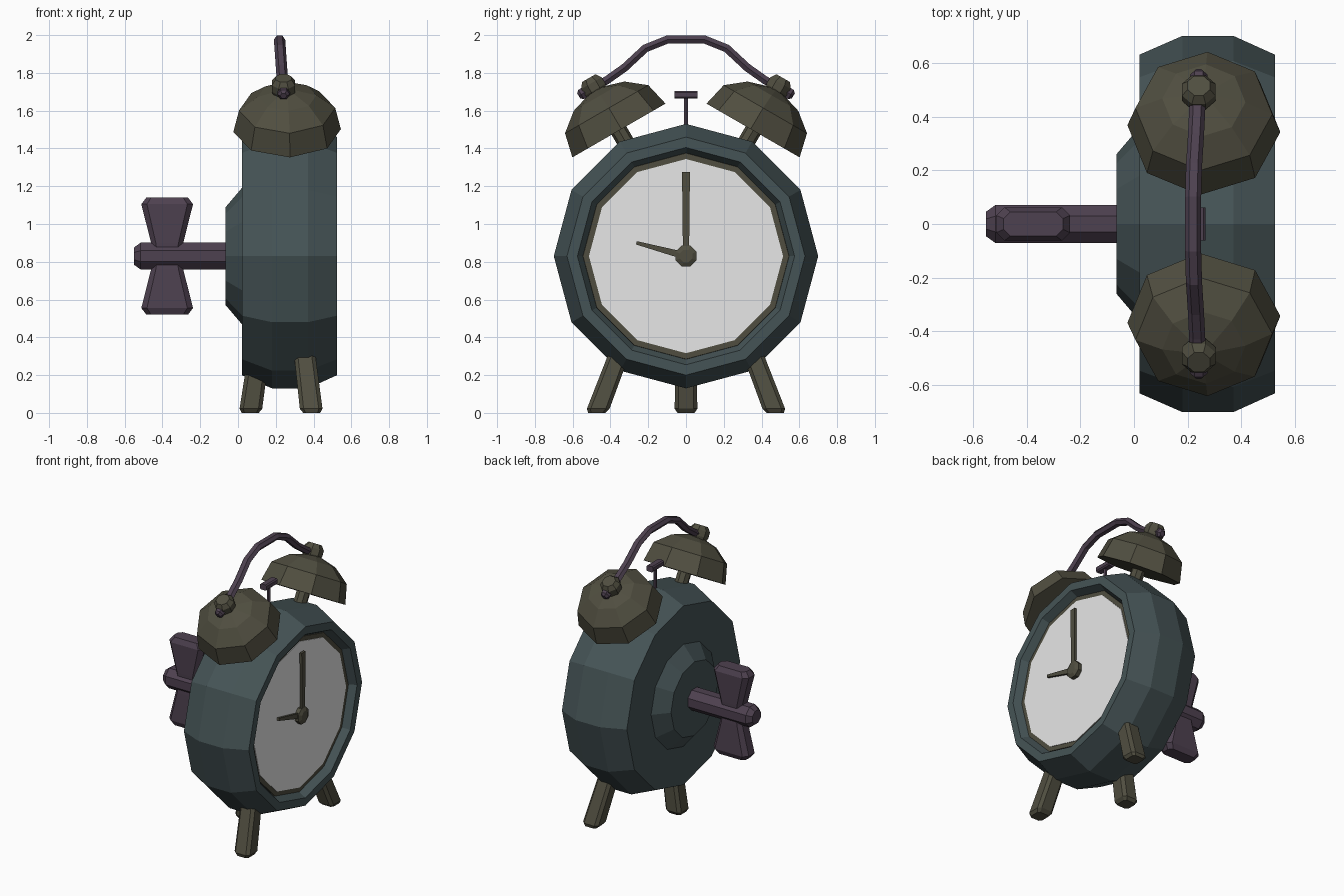
import bpy, bmesh
from math import sin, cos, pi, radians
from mathutils import Vector as V

if "Cube" in bpy.data.objects:
    bpy.data.objects.remove(bpy.data.objects["Cube"])

X, Y, Z = V((1, 0, 0)), V((0, 1, 0)), V((0, 0, 1))


def material(name, col):
    m = bpy.data.materials.new(name)
    m.diffuse_color = (*col, 1)
    m.use_nodes = True
    m.node_tree.nodes["Principled BSDF"].inputs["Base Color"].default_value = m.diffuse_color
    return m


teal = material("dark teal", (0.060, 0.088, 0.093))
olive = material("dull brass", (0.080, 0.076, 0.051))
purple = material("dusky purple", (0.076, 0.053, 0.080))
white = material("dial white", (0.8, 0.8, 0.8))


def ring(r, n, turn=0.0):
    return [(r * cos(turn + 2 * pi * i / n), r * sin(turn + 2 * pi * i / n)) for i in range(n)]


def slab(w, d, c):
    # rectangle with cut corners
    return [(w, d - c), (w - c, d), (c - w, d), (-w, d - c),
            (-w, c - d), (c - w, -d), (w - c, -d), (w, c - d)]


def skin(name, loops, mat):
    bm = bmesh.new()
    rows = [[bm.verts.new(p) for p in lp] for lp in loops]
    n = len(rows[0])
    for a, b in zip(rows, rows[1:]):
        for i in range(n):
            bm.faces.new((a[i], a[(i + 1) % n], b[(i + 1) % n], b[i]))
    bm.faces.new(rows[0][::-1])
    bm.faces.new(rows[-1])
    bmesh.ops.recalc_face_normals(bm, faces=bm.faces)
    me = bpy.data.meshes.new(name)
    bm.to_mesh(me)
    bm.free()
    me.materials.append(mat)
    ob = bpy.data.objects.new(name, me)
    bpy.context.collection.objects.link(ob)
    return ob


def loft(name, sections, o, axis, u, v, mat):
    # sections: (distance along axis, outline in u and v)
    return skin(name, [[V(o) + axis * h + u * a + v * b for a, b in pts]
                       for h, pts in sections], mat)


def lathe(name, prof, n, o, axis, u, mat, turn=0.0):
    return loft(name, [(h, ring(r, n, turn)) for h, r in prof], o, axis, u, axis.cross(u), mat)


C = V((0, 0, 0.83))  # clock centre

# case with rear boss and front recess
lathe("case", [(-0.065, 0.26), (0.02, 0.36), (0.02, 0.63), (0.18, 0.70), (0.37, 0.70),
               (0.525, 0.63), (0.525, 0.575), (0.47, 0.545)], 12, C, X, Z, teal)

# dial and its trim
lathe("dial_trim", [(0.45, 0.55), (0.478, 0.545), (0.478, 0.51)], 12, C, X, Z, olive)
lathe("dial", [(0.475, 0.514), (0.482, 0.514)], 12, C, X, Z, white)

# hands and hub
lathe("hand_hub", [(0.48, 0.06), (0.51, 0.06), (0.522, 0.036)], 8, C, X, Z, olive, pi / 8)


def hand(name, angle, length, w0, w1, x):
    d = V((0, -sin(angle), cos(angle)))
    box = lambda w: [(0.008, w), (-0.008, w), (-0.008, -w), (0.008, -w)]
    loft(name, [(0, box(w0)), (length, box(w1))], C + X * x, d, X, X.cross(d), olive)


hand("minute_hand", 0, 0.445, 0.016, 0.021, 0.503)
hand("hour_hand", radians(75), 0.272, 0.02, 0.009, 0.496)

# winding key
lathe("key_shaft", [(0.04, 0.077), (0.515, 0.077), (0.55, 0.05)], 8, C, -X, Z, purple, pi / 8)
for s, tag in ((1, "upper"), (-1, "lower")):
    loft("key_wing_" + tag,
         [(0, slab(0.07, 0.05, 0.02)), (0.07, slab(0.085, 0.055, 0.025)),
          (0.275, slab(0.137, 0.062, 0.03)), (0.31, slab(0.11, 0.045, 0.025))],
         C + X * -0.375, Z * s, X, Y, purple)

# feet
foot = [(0, slab(0.045, 0.045, 0.014)), (0.022, slab(0.06, 0.06, 0.02)),
        (0.34, slab(0.056, 0.056, 0.02))]
loft("back_foot", foot, (0.065, 0, 0), V((0.145, 0, 1)), X, Y, olive)

for s, tag in ((-1, "left"), (1, "right")):
    loft("front_foot_" + tag, foot, (0.39, 0.473 * s, 0), V((-0.12, -0.38 * s, 1)), X, Y, olive)

    # bell, post and finial on an axis tilted 30 degrees outward
    a = V((0, 0.5 * s, cos(pi / 6)))
    o = V((0.26, 0.355 * s, 1.495))
    lathe("bell_" + tag, [(0, 0.285), (0.13, 0.255), (0.21, 0.155), (0.245, 0.04)],
          8, o, a, X, olive, radians(-3 * s))
    lathe("bell_post_" + tag, [(-0.16, 0.045), (0.1, 0.045)], 8, o, a, X, olive)
    lathe("finial_" + tag, [(0.2, 0.045), (0.25, 0.067), (0.29, 0.067), (0.32, 0.045)],
          8, o - X * 0.019, a, X, olive, pi / 8)

    # handle end knob
    d = V((0, 0.85 * s, -0.5)).normalized()
    lathe("handle_knob_" + tag, [(-0.03, 0.022), (-0.015, 0.033), (0.012, 0.033), (0.027, 0.018)],
          6, (0.241, 0.545 * s, 1.692), d, X, purple)

# carrying handle: a half path mirrored, swept with a flattened hexagon
half = [(0.55, 1.69), (0.418, 1.762), (0.325, 1.828), (0.215, 1.93), (0.1, 1.976)]
path = [(-y, z) for y, z in half] + [(y, z) for y, z in half[::-1]]
pts = [V((0.24 - 0.02 * (z - 1.69) / 0.286, y, z)) for y, z in path]
loops = []
for i, p in enumerate(pts):
    t = (pts[min(i + 1, len(pts) - 1)] - pts[max(i - 1, 0)]).normalized()
    side = t.cross(X).normalized()
    loops.append([p + X * a * 1.2 + side * b for a, b in ring(0.025, 6)])
skin("handle", loops, purple)

# hammer between the bells
lathe("hammer_stem", [(0, 0.012), (0.2, 0.012)], 6, (0.24, 0, 1.48), Z, X, purple)
loft("hammer_head", [(-0.062, slab(0.026, 0.02, 0.008)), (0.062, slab(0.026, 0.02, 0.008))],
     (0.24, 0, 1.685), Y, X, Z, purple)
